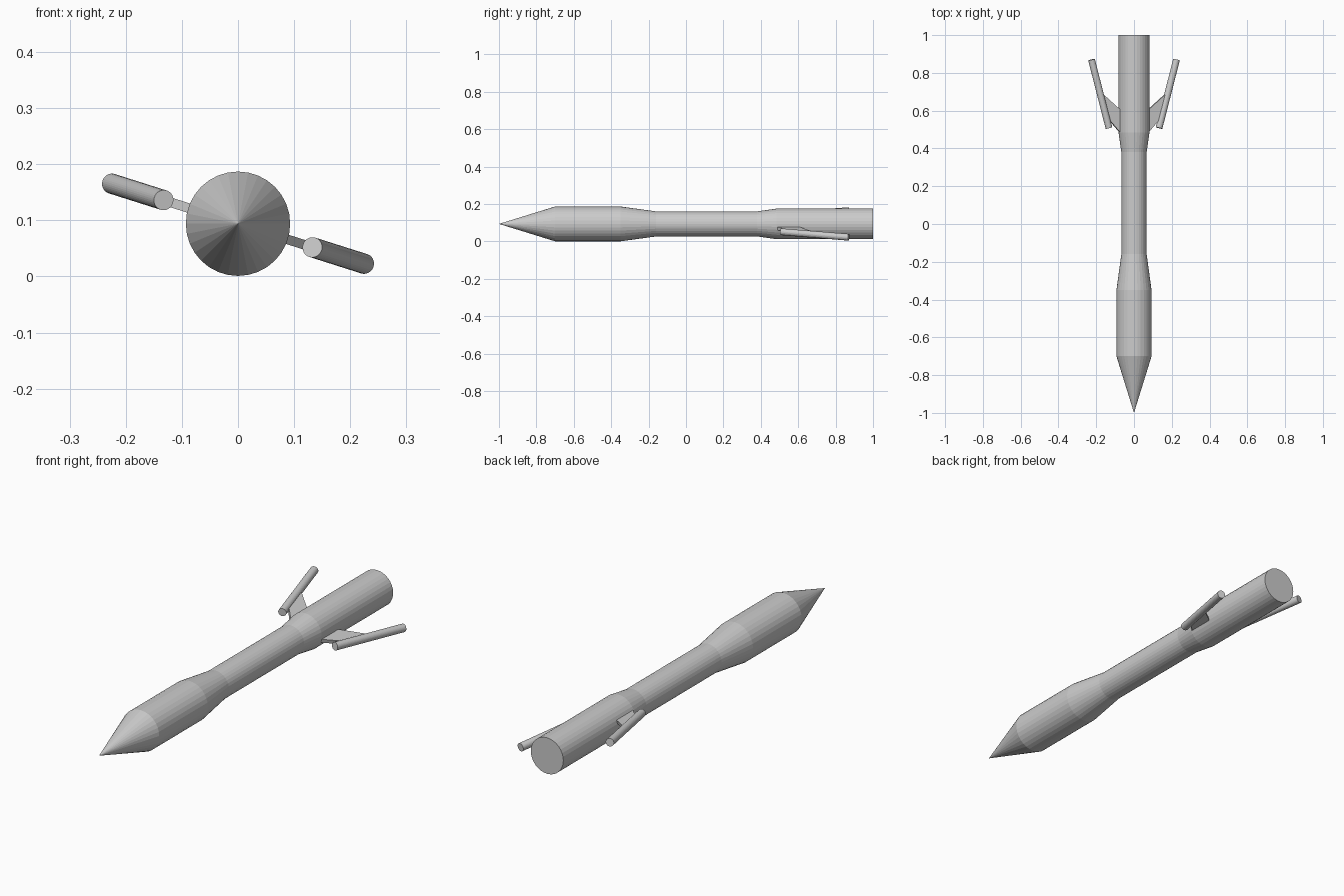
import bpy, bmesh, math
from mathutils import Matrix, Vector

if "Cube" in bpy.data.objects:
    bpy.data.objects.remove(bpy.data.objects["Cube"])

AXIS_Z = 0.094   # height of the body axis
SIDES = 32
TILT = math.radians(17.6)


def finish(name, bm):
    bmesh.ops.recalc_face_normals(bm, faces=bm.faces)
    mesh = bpy.data.meshes.new(name)
    bm.to_mesh(mesh)
    bm.free()
    obj = bpy.data.objects.new(name, mesh)
    bpy.context.collection.objects.link(obj)
    return obj


def lathe(name, profile):
    """Flat-sided revolve of (y, radius) points around the y axis."""
    bm = bmesh.new()
    rings = []
    for y, r in profile:
        count = SIDES if r > 0 else 1
        rings.append([bm.verts.new((r * math.cos(math.tau * i / SIDES), y,
                                    r * math.sin(math.tau * i / SIDES)))
                      for i in range(count)])
    for a, b in zip(rings, rings[1:]):
        for i in range(SIDES):
            j = (i + 1) % SIDES
            if len(a) == 1:
                bm.faces.new((a[0], b[i], b[j]))
            else:
                bm.faces.new((a[i], a[j], b[j], b[i]))
    bm.faces.new(rings[-1])
    obj = finish(name, bm)
    obj.location.z = AXIS_Z
    return obj


def rod(name, start, end, radius, placement):
    a, b = Vector(start), Vector(end)
    turn = (b - a).to_track_quat('Z', 'Y').to_matrix().to_4x4()
    bm = bmesh.new()
    bmesh.ops.create_cone(bm, cap_ends=True, segments=SIDES,
                          radius1=radius, radius2=radius, depth=(b - a).length,
                          matrix=Matrix.Translation((a + b) / 2) @ turn)
    finish(name, bm).matrix_world = placement


def plate(name, outline, thickness, placement):
    bm = bmesh.new()
    face = bm.faces.new([bm.verts.new((x, y, -thickness / 2)) for x, y in outline])
    top = bmesh.ops.extrude_face_region(bm, geom=[face], use_keep_orig=True)
    bmesh.ops.translate(bm, vec=(0, 0, thickness),
                        verts=[v for v in top['geom'] if isinstance(v, bmesh.types.BMVert)])
    finish(name, bm).matrix_world = placement


# Long body with pointed nose, slim waist and wider tail
lathe("body", [(-1, 0), (-0.70, 0.093), (-0.35, 0.093), (-0.16, 0.067),
               (0.38, 0.067), (0.485, 0.082), (1, 0.082)])

# Opposite swept pylons, each carrying a splayed rod
for side, angle in (("right", TILT), ("left", TILT + math.pi)):
    place = Matrix.Translation((0, 0, AXIS_Z)) @ Matrix.Rotation(angle, 4, 'Y')
    plate(side + "_pylon", [(0.07, 0.475), (0.137, 0.55), (0.176, 0.69), (0.07, 0.598)],
          0.017, place)
    rod(side + "_rod", (0.139, 0.508, 0), (0.236, 0.87, 0), 0.018, place)
